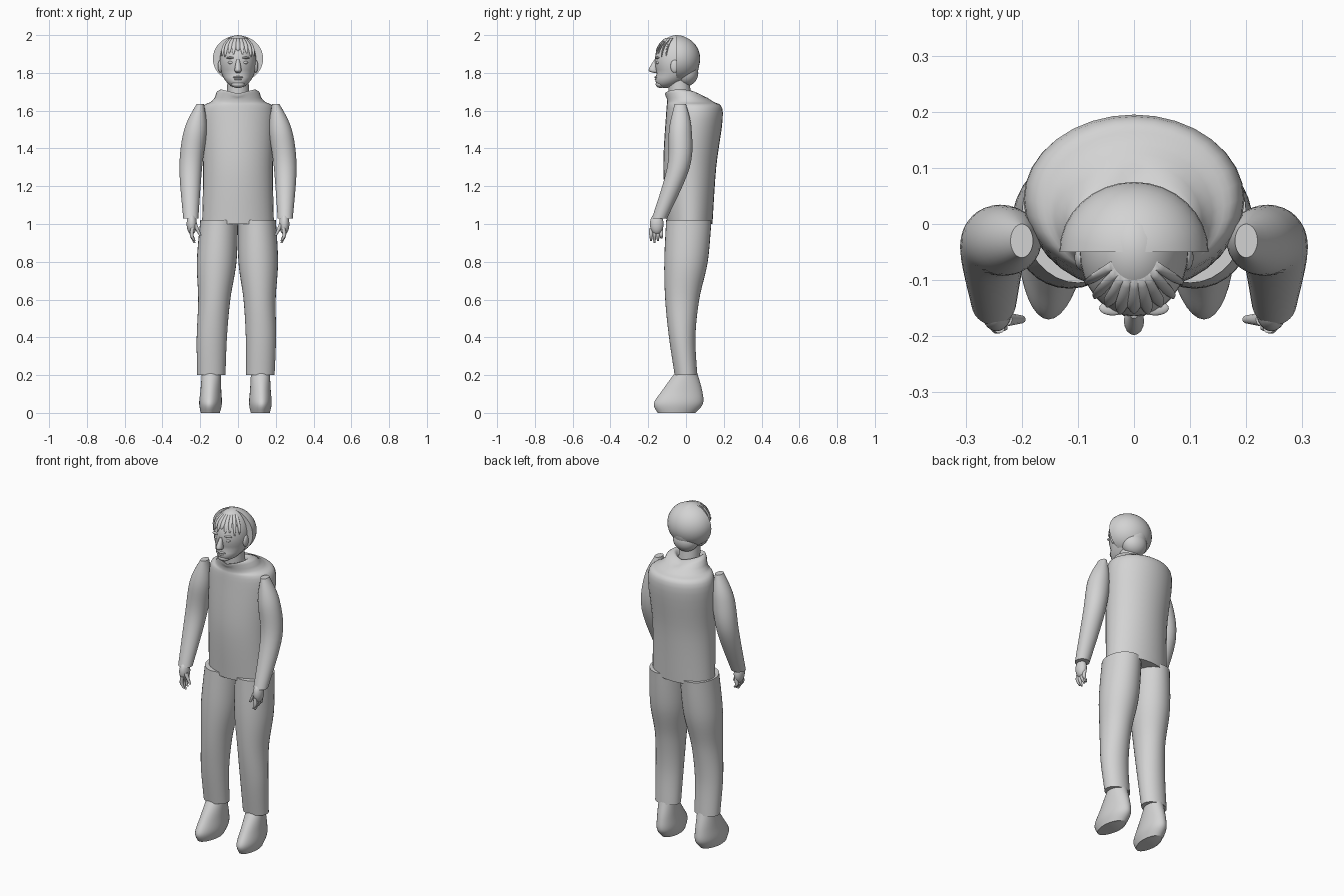
import bpy, bmesh, math
from mathutils import Vector

if "Cube" in bpy.data.objects:
    bpy.data.objects.remove(bpy.data.objects["Cube"])

grey = (0.65, 0.65, 0.65, 1)
material = bpy.data.materials.new("plain_grey")
material.use_nodes = True
material.diffuse_color = grey
material.node_tree.nodes["Principled BSDF"].inputs["Base Color"].default_value = grey


def keep(point):
    return point


def finish(name, bm, place):
    """Move the vertices by a rule and make a smooth grey object."""
    for vert in bm.verts:
        vert.co = place(vert.co.copy())
    bmesh.ops.recalc_face_normals(bm, faces=bm.faces)
    mesh = bpy.data.meshes.new(name)
    bm.to_mesh(mesh)
    bm.free()
    mesh.materials.append(material)
    part = bpy.data.objects.new(name, mesh)
    bpy.context.collection.objects.link(part)
    bpy.ops.object.select_all(action="DESELECT")
    part.select_set(True)
    bpy.context.view_layer.objects.active = part
    bpy.ops.object.shade_smooth_by_angle(angle=math.radians(50))


def smooth_rows(rows, steps):
    """Add rings between the given rings along a smooth curve."""
    result = []
    last = len(rows) - 1
    for i in range(last):
        before, start = rows[max(i - 1, 0)], rows[i]
        end, after = rows[i + 1], rows[min(i + 2, last)]
        for step in range(steps):
            t = step / steps
            ease = t * t * (3 - 2 * t)
            leave = t * (1 - t) ** 2 / 2
            arrive = t * t * (t - 1) / 2
            result.append([b + (c - b) * ease + (c - a) * leave + (d - b) * arrive
                           for a, b, c, d in zip(before, start, end, after)])
    return result + [rows[last]]


def loft(name, rows, place=keep, segments=32, steps=6):
    """Skin level rings given as height, centre x, centre y, radius x and, if oval, radius y."""
    bm = bmesh.new()
    rings = []
    full_rows = [tuple(row) + (row[-1],) * (5 - len(row)) for row in rows]
    for z, x, y, wide, deep in smooth_rows(full_rows, steps):
        angles = [math.tau * k / segments for k in range(segments)]
        rings.append([bm.verts.new((x + wide * math.cos(a), y + deep * math.sin(a), z))
                      for a in angles])
    for low, high in zip(rings, rings[1:]):
        for k in range(segments):
            bm.faces.new((low[k - 1], low[k], high[k], high[k - 1]))
    bm.faces.new(rings[0])
    bm.faces.new(rings[-1])
    finish(name, bm, place)


def ball(name, centre, size, place=keep):
    """Oval ball."""
    bm = bmesh.new()
    bmesh.ops.create_uvsphere(bm, u_segments=32, v_segments=20, radius=1)
    bmesh.ops.scale(bm, vec=size, verts=bm.verts)
    bmesh.ops.translate(bm, vec=centre, verts=bm.verts)
    finish(name, bm, place)


# Jacket, with the collar rising at the sides
def raise_collar(point):
    if point.z > 1.67:
        point.z += abs(point.x) / 4 - 0.01
    return point


loft("jacket", [(1, 0, .02, .19, .12), (1.3, 0, .02, .185, .14), (1.59, 0, .045, .195, .15),
                (1.65, 0, .02, .14, .12), (1.7, 0, -.03, .09, .08), (1.68, 0, -.03, .06)],
     raise_collar)

# Paired parts are shaped on the left and mirrored
for side, label in ((1, "left_"), (-1, "right_")):
    def mirror(point):
        return Vector((side * point.x, point.y, point.z))

    def lean(point):
        return mirror(point) - Vector(((1 - point.z) / 70, 0, 0))

    def turn_shoe(point):
        # Toe narrowed and turned slightly outward
        taper = 1 + min(point.y + .05, 0)
        return lean(Vector((.13 + point.x * taper - point.y / 20, point.y, point.z)))

    # Legs and shoes
    loft(label + "trouser_leg", [(1.02, .1, .015, .1, .12), (.8, .11, 0, .105, .115),
                                 (.6, .12, -.02, .085, .09), (.4, .13, -.02, .08, .07),
                                 (.2, .13, 0, .075, .06)], lean)
    loft(label + "shoe", [(0, 0, -.05, .05, .1), (.05, 0, -.04, .06, .13),
                          (.12, 0, -.02, .055, .105), (.21, 0, 0, .05, .06)], turn_shoe)

    # Sleeves and hands
    loft(label + "sleeve", [(1.635, .2, -.03, .02, .03), (1.5, .225, -.03, .06),
                            (1.3, .25, -.04, .06), (1.03, .25, -.14, .04)], mirror)
    ball(label + "palm", (.245, -.155, 1), (.027, .036, .055), mirror)
    for finger in range(4):
        y = -.185 + finger / 55
        tip = .9 + abs(finger - 1) / 90
        loft(label + "finger_" + "abcd"[finger],
             [(.98, .24, y, .01), (.94, .245, y, .01), (tip, .23, y, .005)], mirror, segments=10)
    loft(label + "thumb", [(1, .23, -.17, .013), (.94, .2, -.17, .007)], mirror, segments=10)

    # Eyes, brows and ears
    ball(label + "eye", (.036, -.147, 1.855), (.016, .012, .009), mirror)
    ball(label + "brow", (.038, -.15, 1.88), (.024, .013, .006), mirror)
    ball(label + "ear", (.094, -.06, 1.835), (.012, .022, .034), mirror)


# Neck, and a head whose jaw slides forward
def jaw(point):
    point.y -= max(1.8 - point.z, 0) * .8
    return point


loft("neck", [(1.64, 0, -.03, .06), (1.8, 0, -.04, .055)])
ball("head", (0, -.047, 1.86), (.097, .118, .14), jaw)
ball("chin", (0, -.135, 1.74), (.035, .026, .02))

# Nose and mouth
loft("nose", [(1.87, 0, -.16, .008), (1.815, 0, -.173, .018, .025), (1.8, 0, -.16, .01)],
     segments=16)
ball("upper_lip", (0, -.155, 1.777), (.026, .012, .006))
ball("lower_lip", (0, -.153, 1.766), (.022, .013, .006))


# Hair shell cut flat in front, hair on the nape, and a pointed fringe
def cut_front(point):
    point.y = max(point.y, -.05)
    return point


ball("back_hair", (0, -.05, 1.875), (.133, .125, .123), cut_front)
ball("nape_hair", (0, 0, 1.8), (.075, .065, .07))
for tuft in range(9):
    turn = math.radians(15 * (tuft - 4))
    tip = 1.915 - (tuft % 2) / 80 - abs(tuft - 4) / 160

    def on_head(point):
        outward = Vector((math.sin(turn) * .1, -math.cos(turn) * .12, 0))
        lift = (point.z - 1.86) / .14
        return point + outward * math.sqrt(1 - lift * lift) + Vector((0, -.047, 0))

    loft("fringe_tuft_" + "abcdefghi"[tuft], [(tip, 0, 0, .003), (1.94, 0, 0, .012, .006),
                                              (1.985, 0, 0, .008)], on_head, segments=10)
